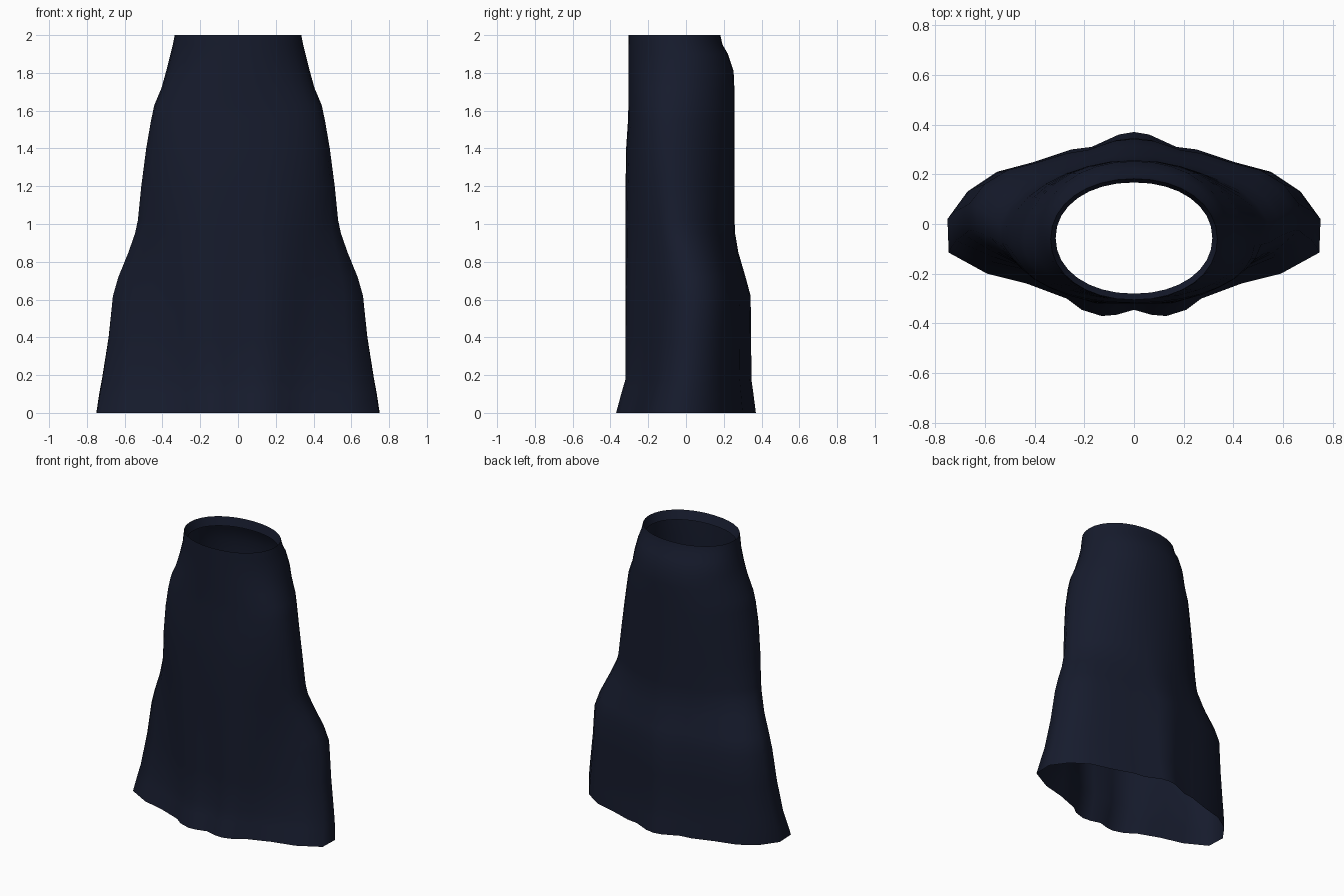
import bpy, bmesh, math

if "Cube" in bpy.data.objects:
    bpy.data.objects.remove(bpy.data.objects["Cube"])

# Half of the wavy hem outline, from back centre round the right side to front centre
HEM = [(0, .37), (.06, .36), (.17, .31), (.25, .30), (.40, .25), (.55, .21),
       (.67, .13), (.75, .02), (.745, -.115), (.59, -.20), (.43, -.24),
       (.35, -.27), (.27, -.30), (.21, -.345), (.13, -.37), (.07, -.365), (0, -.345)]

# Levels: z, half width, front y, back y, share of hem waviness, backward shift of the sides
LEVELS = [(0, .75, -.37, .37, 1, 0), (.10, .735, -.343, .357, .95, .01),
          (.18, .72, -.32, .346, .90, .015), (.40, .685, -.32, .345, .80, .03),
          (.62, .662, -.32, .342, .70, .04), (.72, .633, -.32, .315, .60, .035),
          (.85, .58, -.32, .277, .45, .015), (.95, .545, -.32, .26, .35, -.01),
          (1.02, .53, -.32, .257, .28, -.02), (1.20, .512, -.32, .256, .15, -.035),
          (1.40, .486, -.317, .256, .05, -.045), (1.55, .46, -.307, .256, 0, -.045),
          (1.63, .443, -.305, .256, 0, -.04), (1.72, .405, -.305, .256, 0, -.03),
          (1.81, .38, -.305, .252, 0, -.015), (1.90, .357, -.305, .222, 0, 0),
          (1.95, .345, -.305, .193, 0, 0), (2.0, .335, -.305, .182, 0, 0)]

# Lower edge of the fold inside the waistband
FOLD = [(1.94, .315, -.28, .167, 0, 0)]


def soft(t):
    # Slightly squared ellipse
    return math.copysign(abs(t) ** (2 / 2.1), t) if abs(t) > 1e-6 else 0


def section(z, half, front, back, wave, shift):
    n = len(HEM) - 1
    pts = []
    for i, (hx, hy) in enumerate(HEM):
        a = math.pi * i / n
        pts.append((wave * hx / .75 + (1 - wave) * soft(math.sin(a)),
                    wave * hy / .37 + (1 - wave) * soft(math.cos(a))))
    mx = max(p[0] for p in pts)
    lo, hi = min(p[1] for p in pts), max(p[1] for p in pts)
    out = [(u / mx * half,
            front + (v - lo) / (hi - lo) * (back - front) + shift * abs(u / mx) ** 3, z)
           for u, v in pts]
    return out + [(-x, y, zz) for x, y, zz in out[-2:0:-1]]


# Loft the open skirt with its folded waist
bm = bmesh.new()
rings = [[bm.verts.new(p) for p in section(*lv)] for lv in LEVELS + FOLD]
for a, b in zip(rings, rings[1:]):
    for i in range(len(a)):
        j = (i + 1) % len(a)
        bm.faces.new((a[j], a[i], b[i], b[j]))
mesh = bpy.data.meshes.new("skirt")
bm.to_mesh(mesh)
bm.free()
skirt = bpy.data.objects.new("skirt", mesh)
bpy.context.collection.objects.link(skirt)

# Dark navy cloth
mat = bpy.data.materials.new("navy_cloth")
mat.diffuse_color = (.008, .011, .026, 1)
mat.use_nodes = True
mat.node_tree.nodes["Principled BSDF"].inputs["Base Color"].default_value = mat.diffuse_color
mesh.materials.append(mat)

bpy.context.view_layer.objects.active = skirt
skirt.select_set(True)
bpy.ops.object.shade_smooth_by_angle(angle=math.radians(85))
